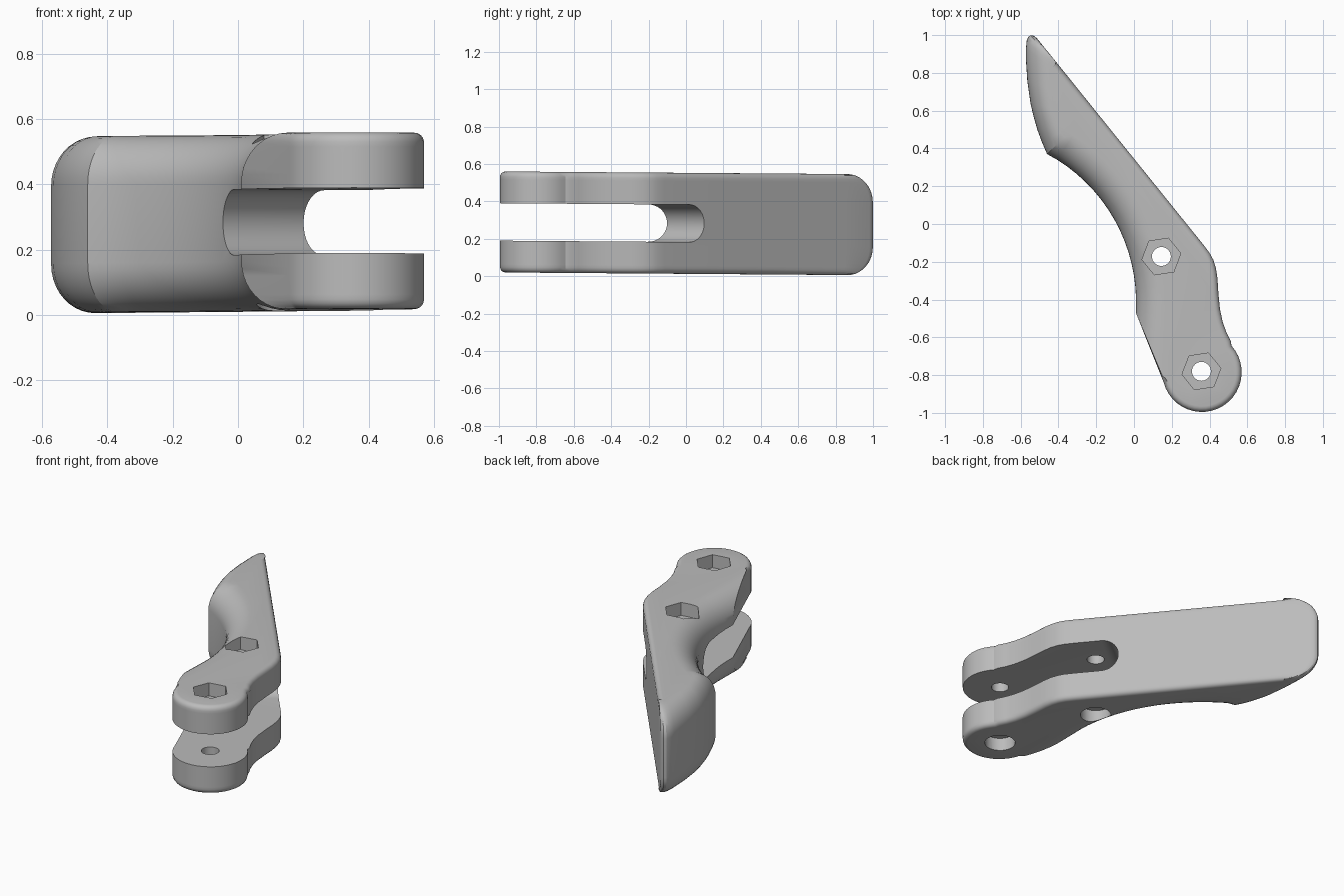
import bpy, bmesh, math
from mathutils import Vector

if "Cube" in bpy.data.objects:
    bpy.data.objects.remove(bpy.data.objects["Cube"])

Z0, H, MID = 0.0125, 0.54, 0.2825
BIG, SMALL = 0.15, 0.03          # fillet radii: blade front side / arms and back
TILT = -0.0075                   # slight slope along y


def tilt(p):
    return Vector((p[0], p[1], p[2] + TILT * p[1]))


def loft(name, rings):
    """Closed solid through a stack of equal-length rings."""
    bm = bmesh.new()
    rows = [[bm.verts.new(tilt(p)) for p in ring] for ring in rings]
    n = len(rows[0])
    for a, b in zip(rows, rows[1:]):
        for i in range(n):
            j = (i + 1) % n
            bm.faces.new((a[i], a[j], b[j], b[i]))
    bm.faces.new(rows[0])
    bm.faces.new(rows[-1])
    bmesh.ops.recalc_face_normals(bm, faces=bm.faces)
    me = bpy.data.meshes.new(name)
    bm.to_mesh(me)
    bm.free()
    ob = bpy.data.objects.new(name, me)
    bpy.context.collection.objects.link(ob)
    return ob


def polar(cx, cy, r, deg):
    a = math.radians(deg)
    return Vector((cx + r * math.cos(a), cy + r * math.sin(a)))


# Outline of back edge and rounded arm end (clockwise), small fillet
arm = [Vector(p) for p in ((-0.405, 0.849), (-0.1, 0.47), (0.15, 0.16), (0.37, -0.113),
       (0.40, -0.153), (0.42, -0.19), (0.434, -0.235), (0.442, -0.29), (0.447, -0.37),
       (0.455, -0.45), (0.470, -0.52), (0.490, -0.575), (0.512, -0.618))]
arm += [polar(0.36, -0.785, 0.21, 42 - i * 9) for i in range(24)]
points = []
for i, p in enumerate(arm):
    d = (arm[min(i + 1, len(arm) - 1)] - arm[max(i - 1, 0)]).normalized()
    points.append((p, Vector((d.y, -d.x)) * SMALL, SMALL))

# Concave front side, large fillet, ending in a corner that runs down the arm
points.append((Vector((0.01, -0.47)), Vector((0.14, -0.335)), BIG))
for i in range(1, 16):
    p = polar(-0.879, -0.414, 0.89, -3.3 + i * 65.2 / 16)
    points.append((p, (p - Vector((-0.879, -0.414))).normalized() * BIG, BIG))

# Convex blade tip, large fillet
tip = [(-0.46, 0.37, 0.09, 0.09), (-0.488, 0.435, 0.10, 0.05), (-0.512, 0.50, 0.11, 0.02),
       (-0.532, 0.57, 0.115, 0), (-0.548, 0.64, 0.12, -0.03), (-0.565, 0.76, 0.13, -0.05),
       (-0.572, 0.87, 0.137, -0.09), (-0.572, 0.93, 0.135, -0.11), (-0.568, 0.97, 0.132, -0.125),
       (-0.560, 0.990, 0.128, -0.132), (-0.548, 0.999, 0.121, -0.136),
       (-0.535, 0.998, 0.114, -0.134), (-0.524, 0.992, 0.107, -0.130), (-0.512, 0.981, 0.10, -0.124)]
points += [(Vector(t[:2]), Vector(t[2:]), BIG) for t in tip]


def ring(e, z):
    """Outline at distance e from the outer flat face."""
    out = []
    for p, v, r in points:
        k = max(0.0, (r - e) / r)
        q = p + v * (1 - math.sqrt(max(0.0, 1 - k * k)))
        out.append((q.x, q.y, z))
    return out


depths = [BIG * (1 - math.sin(math.radians(9 * i))) for i in range(11)]
lever = loft("lever_blade", [ring(e, Z0 + e) for e in reversed(depths)]
             + [ring(e, Z0 + H - e) for e in depths])

# Slot between the arms: round-ended, square to the straight back face
t, n = Vector((-0.627, 0.779)), Vector((0.779, 0.627))
profile = [(-1.7, -0.1)]
profile += [(-0.15 + 0.1 * math.cos(math.radians(a)), 0.1 * math.sin(math.radians(a)))
            for a in range(-90, 91, 10)]
profile += [(-1.7, 0.1)]


def slot_ring(w):
    return [(t.x * s + n.x * w, t.y * s + n.y * w, MID + h) for s, h in profile]


cutters = [loft("slot_cutter", [slot_ring(-1.5), slot_ring(1.5)])]


# Bolt holes, hexagonal nut pockets above, round counterbores below
def prism(name, x, y, r, sides, z1, z2, turn=0):
    pts = [polar(x, y, r, turn + 360 * i / sides) for i in range(sides)]
    return loft(name, [[(p.x, p.y, z) for p in pts] for z in (z1, z2)])


for x, y in ((0.145, -0.172), (0.357, -0.78)):
    cutters.append(prism("bolt_cutter", x, y, 0.05, 32, -0.2, 0.8))
    cutters.append(prism("nut_cutter", x, y, 0.104, 6, Z0 + H - 0.08, 0.8, 9))
    cutters.append(prism("counterbore_cutter", x, y, 0.088, 32, -0.2, Z0 + 0.08))

bpy.context.view_layer.objects.active = lever
lever.select_set(True)
for c in cutters:
    c.hide_render = True
    m = lever.modifiers.new("cut", 'BOOLEAN')
    m.operation, m.solver, m.object = 'DIFFERENCE', 'EXACT', c
    bpy.ops.object.modifier_apply(modifier=m.name)
for c in cutters:
    bpy.data.objects.remove(c)

mat = bpy.data.materials.new("plain_grey")
mat.diffuse_color = (0.5, 0.5, 0.5, 1)
mat.use_nodes = True
mat.node_tree.nodes["Principled BSDF"].inputs["Base Color"].default_value = mat.diffuse_color
lever.data.materials.clear()
lever.data.materials.append(mat)
bpy.ops.object.select_all(action='DESELECT')
lever.select_set(True)
bpy.ops.object.shade_smooth_by_angle(angle=math.radians(25))
